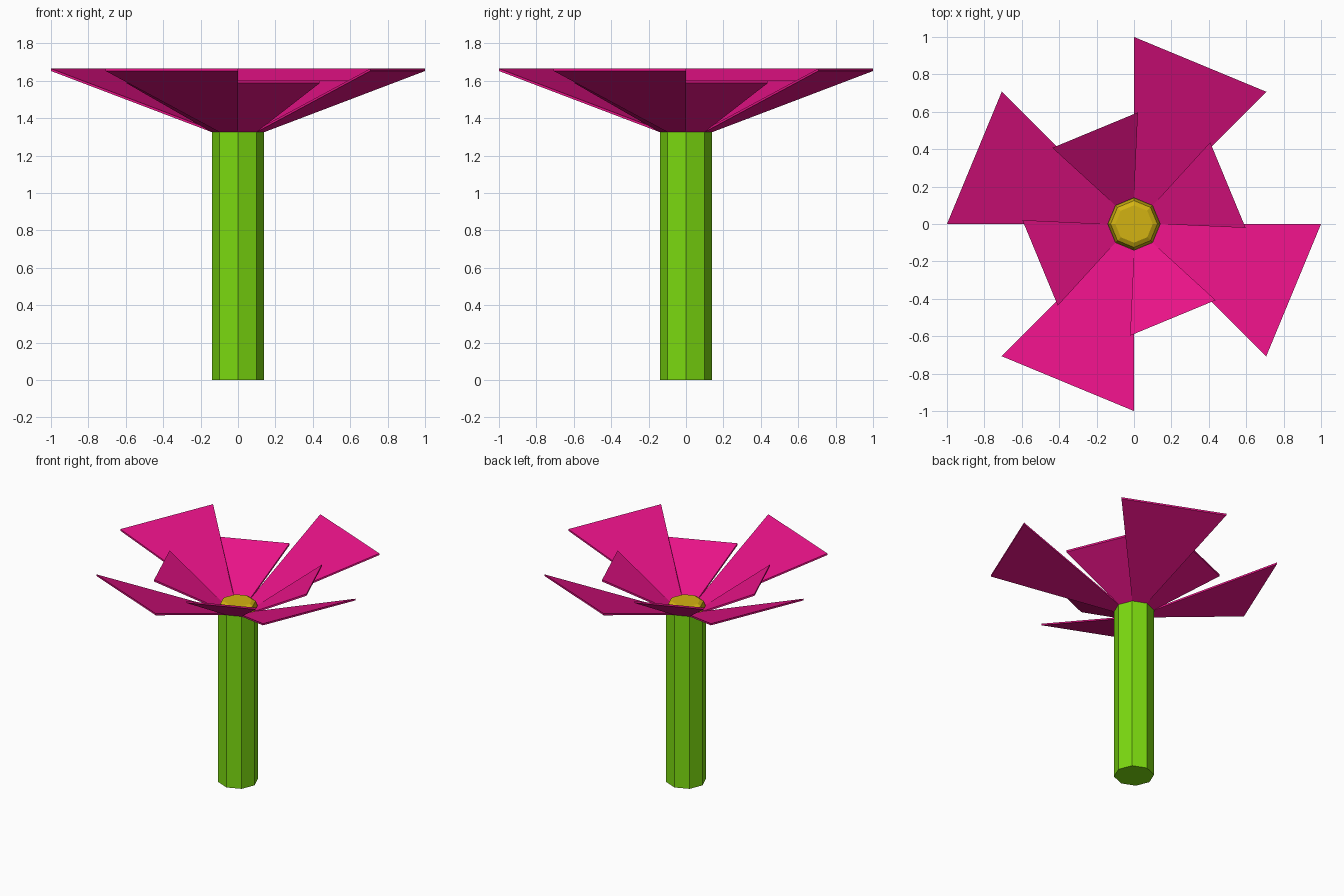
import bpy, math

if "Cube" in bpy.data.objects:
    bpy.data.objects.remove(bpy.data.objects["Cube"])

def material(name, rgb):
    m = bpy.data.materials.new(name)
    m.diffuse_color = (*rgb, 1)
    m.use_nodes = True
    m.node_tree.nodes["Principled BSDF"].inputs["Base Color"].default_value = m.diffuse_color
    return m

PINK = material("petal_pink", (0.80, 0.006, 0.24))
GREEN = material("stem_green", (0.20, 0.70, 0.005))
GOLD = material("centre_gold", (0.65, 0.45, 0.006))

def make(name, verts, faces, mat):
    me = bpy.data.meshes.new(name)
    me.from_pydata(verts, [], faces)
    me.materials.append(mat)
    ob = bpy.data.objects.new(name, me)
    bpy.context.collection.objects.link(ob)
    return ob

def polar(r, deg, z):
    a = math.radians(deg)
    return (r * math.cos(a), r * math.sin(a), z)

def lathe(name, profile, mat, n=8):
    # Stack of octagon rings, capped at both ends
    verts = [polar(r, 360 * i / n, z) for r, z in profile for i in range(n)]
    faces = [(k*n + i, k*n + (i+1) % n, (k+1)*n + (i+1) % n, (k+1)*n + i)
             for k in range(len(profile) - 1) for i in range(n)]
    faces += [tuple(reversed(range(n))),
              tuple(range((len(profile) - 1) * n, len(profile) * n))]
    return make(name, verts, faces, mat)

def petal(name, start, r_tip, z_tip, spread, thick):
    # Thin flared blade growing from one edge of the stem's octagon
    a0, a1 = start, start + 45
    low = [polar(0.14, a0, 1.325), polar(r_tip, a0 - spread, z_tip),
           polar(r_tip, a1 + spread, z_tip), polar(0.14, a1, 1.325)]
    verts = low + [(x, y, z + thick) for x, y, z in low]
    faces = [(0, 3, 2, 1), (4, 5, 6, 7)]
    faces = [(3, 2, 1, 0), (4, 5, 6, 7)] + [
        (i, (i + 1) % 4, (i + 1) % 4 + 4, i + 4) for i in range(4)]
    make(name, verts, faces, PINK)

# Stem and flower centre
lathe("stem", [(0.14, 0), (0.14, 1.325)], GREEN)
lathe("flower_centre", [(0.139, 1.325), (0.125, 1.37), (0.10, 1.385)], GOLD)

# Alternating large and small petals
for i in range(4):
    petal(f"large_petal_{i+1}", 45 + 90 * i, 1.0, 1.652, 0, 0.013)
    petal(f"small_petal_{i+1}", 90 * i, 0.597, 1.587, 2, 0.014)
